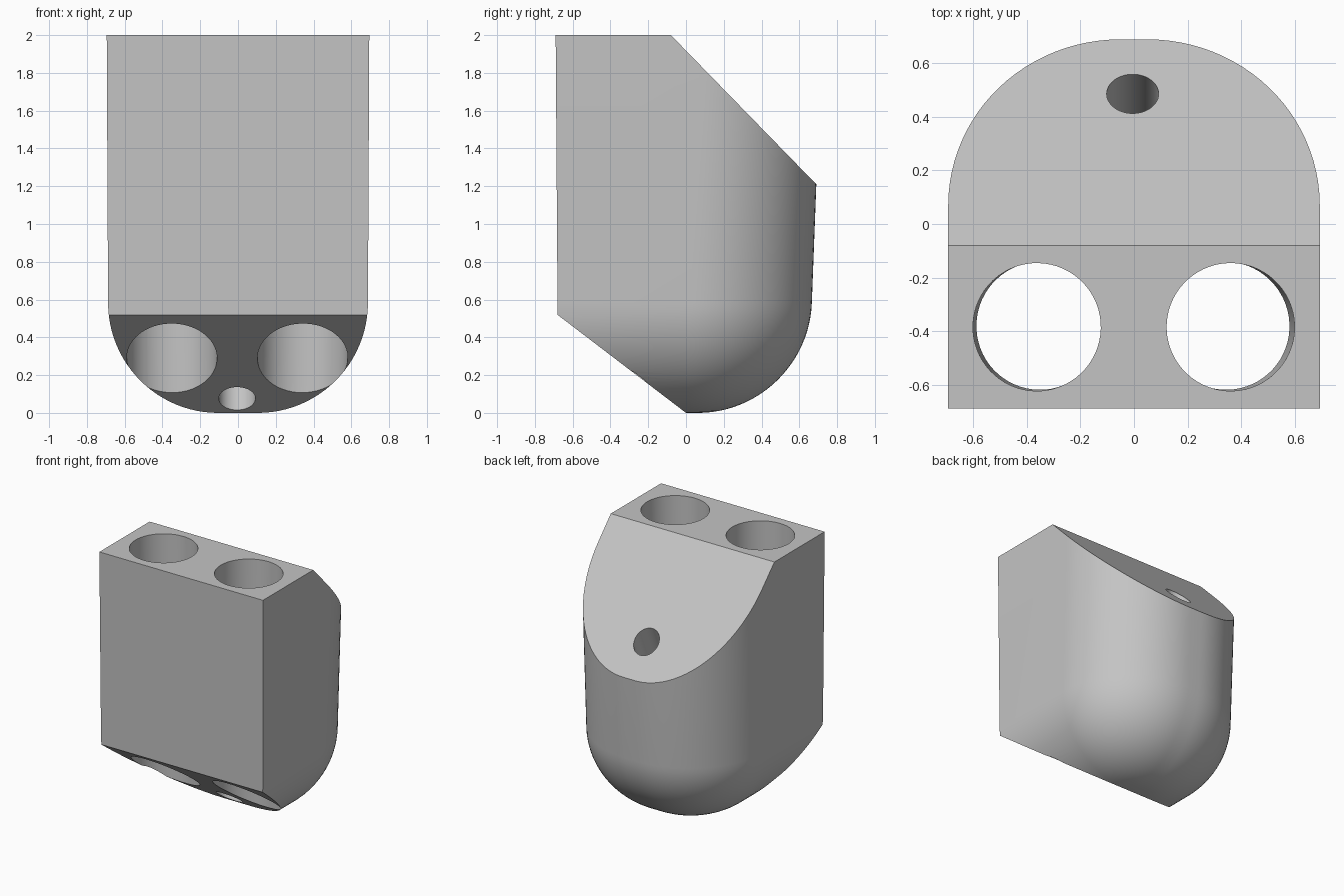
import bpy, bmesh, math
from mathutils import Vector

old = bpy.data.objects.get("Cube")
if old:
    bpy.data.objects.remove(old, do_unlink=True)

FILLET = 0.58    # rounding of the lower edge
CORNER = 0.64    # rounding of the back corners in plan
STEPS = 24

grey = bpy.data.materials.new("plain grey")
grey.use_nodes = True
colour = (0.55, 0.55, 0.55, 1)
grey.diffuse_color = colour
grey.node_tree.nodes["Principled BSDF"].inputs["Base Color"].default_value = colour


def outline(z, inset):
    """D-shaped section with a slight draft: flat front, rounded back corners."""
    half = 0.695 - 0.005 * (2 - z) - inset
    back = 0.69 - 0.038 * (1.21 - z) - inset
    front = -0.69 + 0.007 * (2 - z)
    radius = CORNER - inset
    side = []
    for i in range(STEPS + 1):
        a = math.pi / 2 * i / STEPS
        side.append((half - radius * (1 - math.cos(a)),
                     back - radius * (1 - math.sin(a))))
    points = [(half, front)] + side
    points += [(-x, y) for x, y in reversed(points)]
    return [Vector((x, y, z)) for x, y in points]


def slice_off(bm, point, normal):
    """Cut away everything on the normal side and cap the opening."""
    geom = bm.verts[:] + bm.edges[:] + bm.faces[:]
    cut = bmesh.ops.bisect_plane(bm, geom=geom, plane_co=point,
                                 plane_no=normal, clear_outer=True)
    edges = [e for e in cut["geom_cut"] if isinstance(e, bmesh.types.BMEdge)]
    bmesh.ops.contextual_create(bm, geom=edges)


# Body: loft of sections from the rounded base to the top
bm = bmesh.new()
sections = []
for i in range(STEPS + 1):
    a = math.pi / 2 * (1 - i / STEPS)
    sections.append((FILLET * (1 - math.sin(a)), FILLET * (1 - math.cos(a))))
sections.append((2.0, 0.0))
rings = [[bm.verts.new(p) for p in outline(z, d)] for z, d in sections]
for low, high in zip(rings, rings[1:]):
    for i in range(len(low)):
        j = (i + 1) % len(low)
        bm.faces.new((low[i], low[j], high[j], high[i]))
bm.faces.new(list(reversed(rings[0])))
bm.faces.new(rings[-1])

# Slanted top back and slanted lower front
slice_off(bm, (0, -0.08, 2), (0, 0.79, 0.77))
slice_off(bm, (0, 0, 0), (0, -0.52, -0.681))
bmesh.ops.recalc_face_normals(bm, faces=bm.faces[:])
mesh = bpy.data.meshes.new("body")
bm.to_mesh(mesh)
bm.free()
body = bpy.data.objects.new("body", mesh)
bpy.context.collection.objects.link(body)
mesh.materials.append(grey)


def bore(name, low, high, radius):
    """Drill a straight round hole along the line through two points."""
    low, high = Vector(low), Vector(high)
    axis = high - low
    bpy.ops.mesh.primitive_cylinder_add(
        vertices=64, radius=radius, depth=axis.length + 0.8,
        location=(low + high) / 2,
        rotation=axis.to_track_quat("Z", "Y").to_euler())
    cutter = bpy.context.object
    cutter.name = name
    cutter.hide_render = True
    cutter.data.materials.append(grey)
    mod = body.modifiers.new(name, "BOOLEAN")
    mod.operation = "DIFFERENCE"
    mod.solver = "EXACT"
    mod.object = cutter
    bpy.context.view_layer.objects.active = body
    bpy.ops.object.modifier_apply(modifier=mod.name)
    bpy.data.objects.remove(cutter, do_unlink=True)


# Two wide upright holes and one narrow slanted hole
bore("right_hole_cutter", (-0.35, -0.38, 0.29), (-0.363, -0.385, 2), 0.239)
bore("left_hole_cutter", (0.342, -0.38, 0.29), (0.361, -0.385, 2), 0.239)
bore("slanted_hole_cutter", (-0.005, -0.1, 0.075), (-0.005, 0.487, 1.42), 0.097)

# Smooth curves, crisp cut edges
bpy.ops.object.select_all(action="DESELECT")
body.select_set(True)
bpy.context.view_layer.objects.active = body
bpy.ops.object.shade_smooth_by_angle(angle=math.radians(30))
